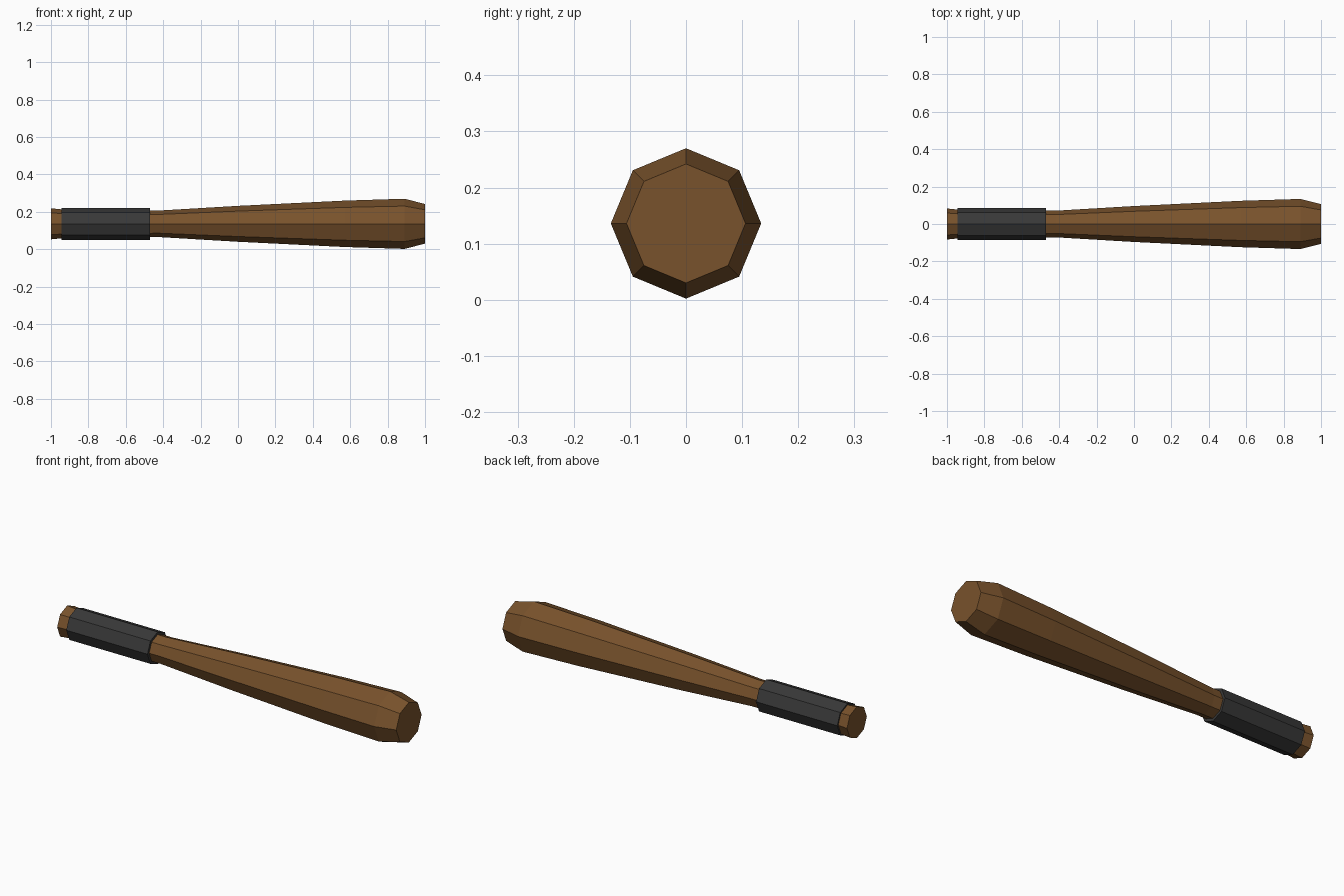
import bpy, bmesh
from math import cos, sin, pi

if "Cube" in bpy.data.objects:
    bpy.data.objects.remove(bpy.data.objects["Cube"])

SIDES, AXIS_Z = 8, 0.136


def material(name, color):
    m = bpy.data.materials.new(name)
    m.diffuse_color = (*color, 1)
    m.use_nodes = True
    m.node_tree.nodes["Principled BSDF"].inputs["Base Color"].default_value = m.diffuse_color
    return m


def turned(name, profile, mat, closed=False):
    """Sweep (x, radius) points round the x axis with flat octagonal facets."""
    bm = bmesh.new()
    rings = [[bm.verts.new((x, r * cos(2 * pi * i / SIDES), AXIS_Z + r * sin(2 * pi * i / SIDES)))
              for i in range(SIDES)] for x, r in profile]
    pairs = list(zip(rings, rings[1:]))
    if closed:
        pairs.append((rings[-1], rings[0]))
    else:
        bm.faces.new(rings[0])
        bm.faces.new(rings[-1])
    for a, b in pairs:
        for i in range(SIDES):
            j = (i + 1) % SIDES
            bm.faces.new((a[i], a[j], b[j], b[i]))
    bmesh.ops.recalc_face_normals(bm, faces=bm.faces[:])
    me = bpy.data.meshes.new(name)
    bm.to_mesh(me)
    bm.free()
    me.materials.append(mat)
    ob = bpy.data.objects.new(name, me)
    bpy.context.collection.objects.link(ob)
    return ob


wood = material("wood", (0.19, 0.085, 0.025))
wrap = material("dark_wrap", (0.04, 0.04, 0.04))

# Wooden bat: pommel, slim handle, tapering barrel, chamfered tip
turned("bat_body", [(-1.0, 0.083), (-0.93, 0.076), (-0.42, 0.071), (0.0, 0.096),
                    (0.57, 0.124), (0.89, 0.134), (1.0, 0.106)], wood)

# Grip sleeve around the handle
turned("grip_wrap", [(-0.945, 0.0855), (-0.47, 0.0855), (-0.47, 0.068), (-0.945, 0.068)],
       wrap, closed=True)
